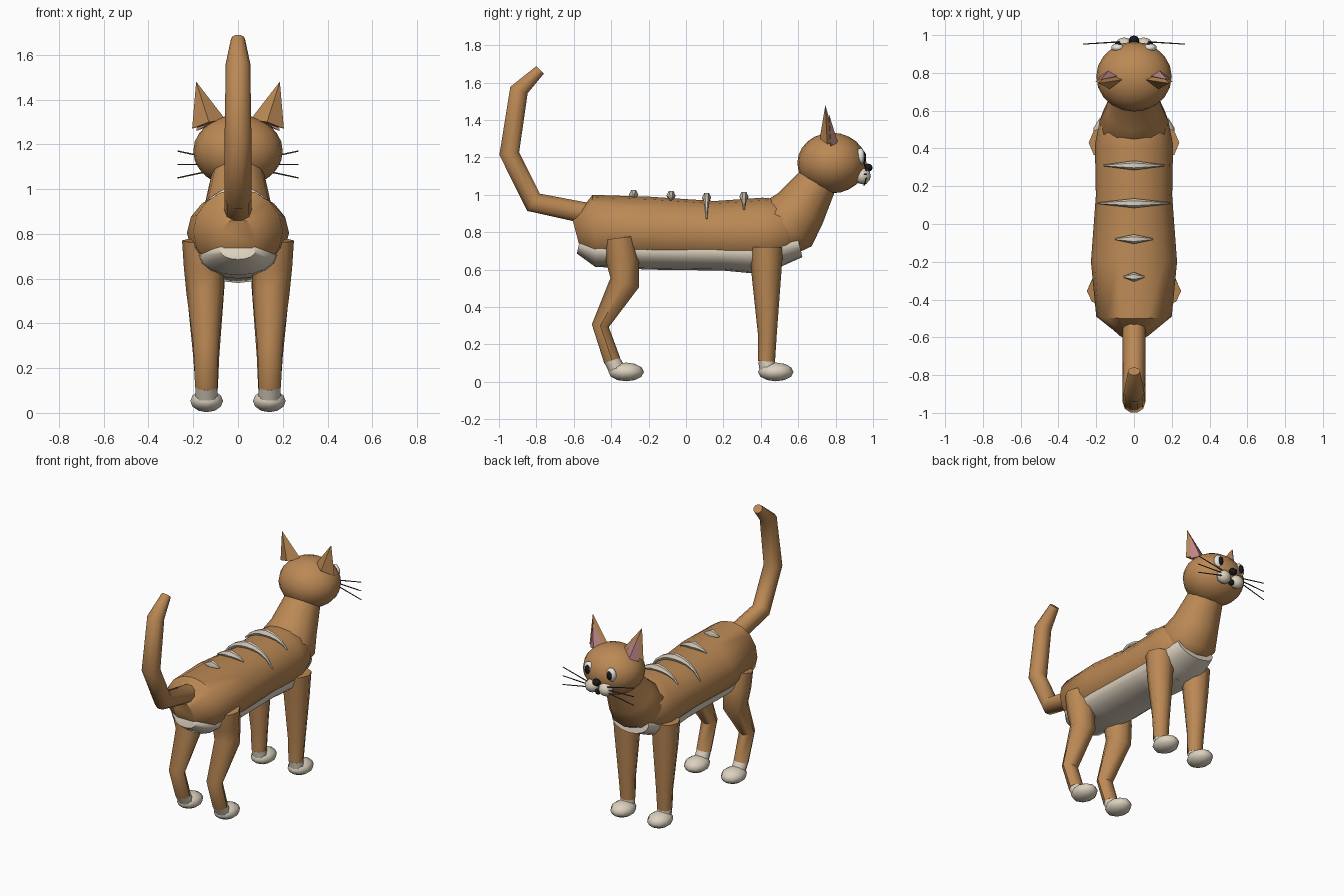
import bpy, bmesh, math
from mathutils import Vector

if "Cube" in bpy.data.objects:
    bpy.data.objects.remove(bpy.data.objects["Cube"])


def material(name, rgb):
    m = bpy.data.materials.new(name)
    m.use_nodes = True
    m.diffuse_color = (*rgb, 1)
    m.node_tree.nodes["Principled BSDF"].inputs["Base Color"].default_value = (*rgb, 1)
    return m


ORANGE = material("orange fur", (0.50, 0.25, 0.09))
CREAM = material("cream fur", (0.72, 0.64, 0.52))
PINK = material("ear pink", (0.52, 0.24, 0.25))
BLACK = material("black", (0.01, 0.01, 0.012))
WHITE = material("eye white", (0.82, 0.82, 0.78))
WHISKER = material("whisker grey", (0.07, 0.06, 0.05))
X, Y = Vector((1, 0, 0)), Vector((0, 1, 0))
SIDES = (("left", 1), ("right", -1))


def finish(name, bm, mat, angle=50):
    bmesh.ops.recalc_face_normals(bm, faces=bm.faces)
    mesh = bpy.data.meshes.new(name)
    bm.to_mesh(mesh)
    bm.free()
    mesh.materials.append(mat)
    ob = bpy.data.objects.new(name, mesh)
    bpy.context.collection.objects.link(ob)
    bpy.ops.object.select_all(action="DESELECT")
    ob.select_set(True)
    bpy.context.view_layer.objects.active = ob
    bpy.ops.object.shade_smooth_by_angle(angle=math.radians(angle))
    return ob


def loft(name, mat, sections, sides=8, side=X):
    """Skin rings (centre, side radius, other radius) along a path."""
    bm = bmesh.new()
    pts = [Vector(s[0]) for s in sections]
    rings = []
    for i, (_, ra, rb) in enumerate(sections):
        tangent = pts[min(i + 1, len(pts) - 1)] - pts[max(i - 1, 0)]
        other = tangent.cross(side).normalized()
        ring = []
        for k in range(sides):
            a = math.tau * k / sides
            ring.append(bm.verts.new(pts[i] + side * ra * math.cos(a) + other * rb * math.sin(a)))
        rings.append(ring)
    for r0, r1 in zip(rings, rings[1:]):
        for k in range(sides):
            n = (k + 1) % sides
            bm.faces.new((r0[k], r0[n], r1[n], r1[k]))
    bm.faces.new(rings[0])
    bm.faces.new(rings[-1])
    return finish(name, bm, mat)


def ball(name, mat, centre, radii, seg=10, rings=6):
    bm = bmesh.new()
    bmesh.ops.create_uvsphere(bm, u_segments=seg, v_segments=rings, radius=1)
    for v in bm.verts:
        v.co = Vector(c + r * p for c, r, p in zip(centre, radii, v.co))
    return finish(name, bm, mat, 60)


def spike(name, mat, base, tip):
    bm = bmesh.new()
    vs = [bm.verts.new(p) for p in base]
    top = bm.verts.new(tip)
    bm.faces.new(vs)
    for a, b in zip(vs, vs[1:] + vs[:1]):
        bm.faces.new((a, b, top))
    return finish(name, bm, mat, 5)


# Trunk, belly patch and neck: rows of y, z, side radius, other radius
def trunk(name, mat, rows, sides=16):
    return loft(name, mat, [((0, y, z), a, b) for y, z, a, b in rows], sides)


trunk("body", ORANGE, [
    (-.585, .785, .08, .085), (-.49, .81, .2, .19), (-.2, .805, .228, .185),
    (.15, .79, .202, .177), (.42, .79, .207, .195), (.53, .81, .185, .165),
    (.62, .8, .11, .11)])
trunk("belly", CREAM, [
    (-.575, .725, .08, .04), (-.48, .705, .17, .09), (-.2, .7, .19, .1),
    (.2, .695, .178, .1), (.35, .69, .182, .11), (.48, .71, .175, .1),
    (.605, .74, .14, .075)])
trunk("neck", ORANGE, [
    (.5, .8, .17, .15), (.54, .84, .185, .175), (.61, .925, .15, .145),
    (.71, 1.08, .115, .105)], 12)

# Tail
trunk("tail", ORANGE, [
    (-.5, .895, .062, .06), (-.815, .96, .06, .06), (-.945, 1.22, .06, .056),
    (-.893, 1.56, .055, .052), (-.78, 1.668, .032, .03)], 10)

# Back stripes: tapered arcs following the back (y, back height, half width)
for i, (y, top, reach) in enumerate([(.31, .99, .16), (.11, .985, .19),
                                     (-.08, .995, .1), (-.28, 1.0, .055)]):
    steps = []
    for k in range(-4, 5):
        t = k / 4
        x = reach * t
        z = top - .19 + .19 * math.sqrt(1 - (x / .208) ** 2)
        r = .004 + .021 * (1 - abs(t))
        steps.append(((x, y, z), r, r * 1.2))
    loft(f"back_stripe_{i + 1}", CREAM, steps, 6, Y)

# Legs, socks and paws
for label, s in SIDES:
    def leg(name, mat, rows):
        loft(f"{label}_{name}", mat,
             [((s * x, y, z), a, b) for x, y, z, a, b in rows])

    leg("front_leg", ORANGE, [
        (.148, .43, .72, .092, .09), (.146, .43, .56, .085, .078),
        (.142, .435, .25, .058, .05), (.14, .43, .11, .05, .046)])
    leg("front_sock", CREAM, [(.14, .43, .115, .048, .044), (.14, .44, .05, .05, .045)])
    leg("hind_leg", ORANGE, [
        (.158, -.355, .77, .092, .08), (.152, -.34, .65, .09, .088),
        (.147, -.328, .53, .083, .08), (.143, -.458, .3, .056, .046),
        (.142, -.395, .115, .05, .045)])
    leg("hind_sock", CREAM, [(.142, -.398, .12, .048, .043), (.14, -.36, .05, .05, .045)])
    for part, y in (("front", .48), ("hind", -.32)):
        ball(f"{label}_{part}_paw", CREAM, (s * .14, y, .053), (.077, .095, .05))

# Head
ball("head", ORANGE, (0, .78, 1.17), (.2, .185, .162), 20, 12)
ball("nose", BLACK, (0, .972, 1.145), (.028, .026, .022))
for label, s in SIDES:
    # Ears with pink inner faces
    spike(f"{label}_ear", ORANGE, [
        (s * .205, .755, 1.27), (s * .13, .715, 1.3), (s * .055, .765, 1.31),
        (s * .135, .8, 1.29)], (s * .187, .745, 1.48))
    spike(f"{label}_inner_ear", PINK, [
        (s * .185, .775, 1.26), (s * .13, .76, 1.29), (s * .08, .785, 1.3),
        (s * .135, .812, 1.28)], (s * .175, .765, 1.43))
    # Eyes and muzzle
    ball(f"{label}_eye", WHITE, (s * .085, .933, 1.205), (.036, .024, .046))
    ball(f"{label}_pupil", BLACK, (s * .083, .95, 1.203), (.019, .013, .03))
    ball(f"{label}_muzzle", CREAM, (s * .052, .945, 1.1), (.05, .043, .044))
    # Whiskers
    for i, k in enumerate((-1, 0, 1)):
        loft(f"{label}_whisker_{i + 1}", WHISKER, [
            ((s * .06, .965, 1.11 + k * .015), .004, .004),
            ((s * .27, .952, 1.11 + k * .06), .003, .003)], 5, Y)
ball("mouth", BLACK, (0, .955, 1.075), (.02, .018, .02))
